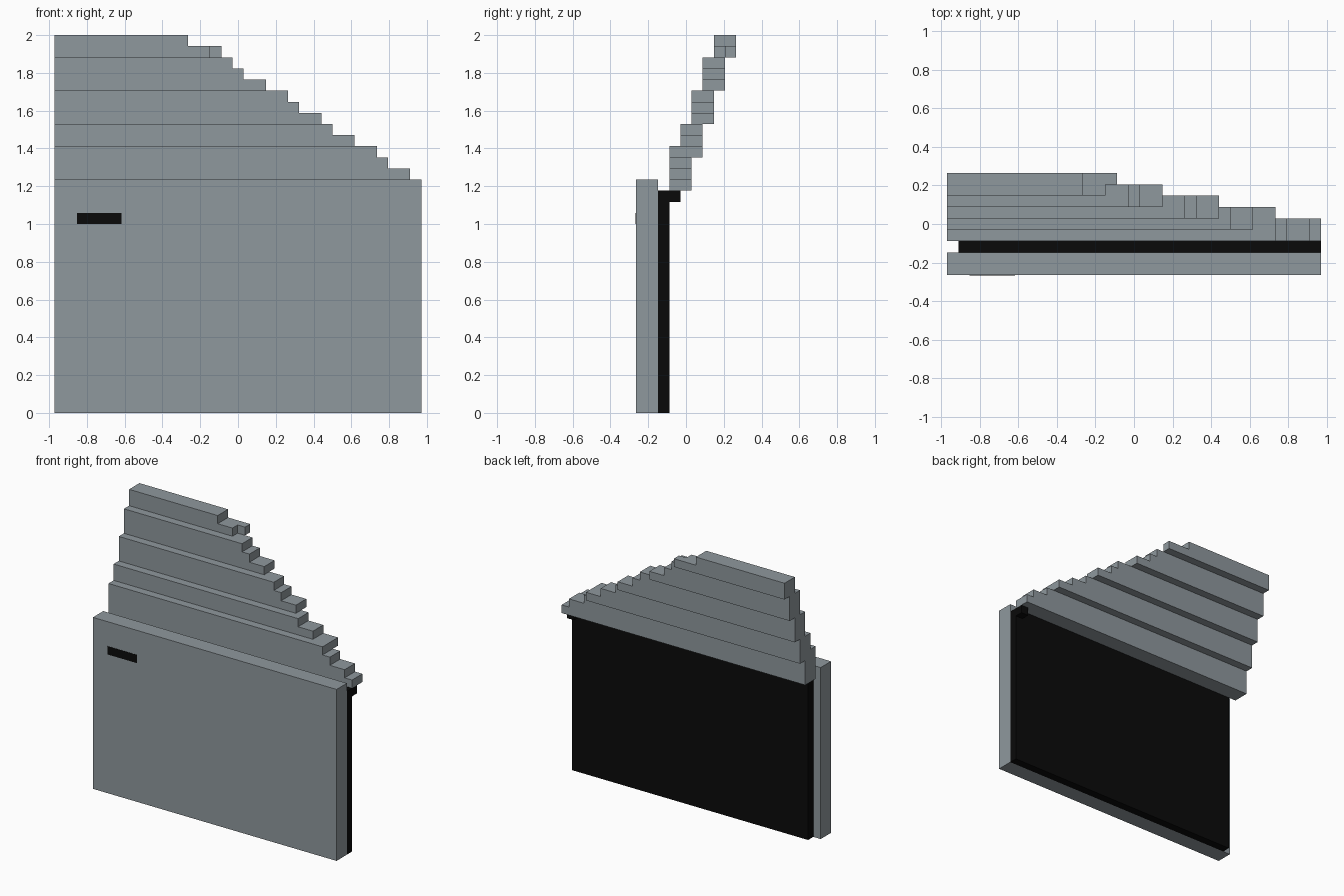
import bpy

if "Cube" in bpy.data.objects:
    bpy.data.objects.remove(bpy.data.objects["Cube"])

U = 2 / 34                      # one block of the stepped grid
OX, OY = -16.5, -4.5            # grid offset that centres the model


def material(name, rgb):
    m = bpy.data.materials.new(name)
    m.diffuse_color = (*rgb, 1)
    m.use_nodes = True
    m.node_tree.nodes["Principled BSDF"].inputs["Base Color"].default_value = m.diffuse_color
    return m


GREY = material("steel grey", (0.275, 0.314, 0.337))
BLACK = material("black", (0.003, 0.003, 0.003))


def extrude(name, profile, y0, y1, mat):
    """Extrude an x-z outline (grid units, counter-clockwise from the front) along y."""
    n = len(profile)
    verts = [((x + OX) * U, (y + OY) * U, z * U) for y in (y0, y1) for x, z in profile]
    faces = [list(range(n)), list(range(2 * n - 1, n - 1, -1))]
    faces += [[(i + 1) % n, i, n + i, n + (i + 1) % n] for i in range(n)]
    me = bpy.data.meshes.new(name)
    me.from_pydata(verts, [], faces)
    me.materials.append(mat)
    ob = bpy.data.objects.new(name, me)
    bpy.context.collection.objects.link(ob)
    return ob


def box(name, x0, x1, y0, y1, z0, z1, mat):
    return extrude(name, [(x0, z0), (x1, z0), (x1, z1), (x0, z1)], y0, y1, mat)


def stepped(name, z0, ends, y0, mat):
    """Slab two blocks thick whose right end steps inward row by row."""
    profile = [(0, z0)]
    for i, x in enumerate(ends):
        profile += [(x, z0 + i), (x, z0 + i + 1)]
    profile.append((0, z0 + len(ends)))
    extrude(name, profile, y0, y0 + 2, mat)


# Lower door: outer skin, inner lining, hinge block and flush handle
box("door_panel", 0, 33, 0, 2, 0, 21, GREY)
box("inner_lining", 1, 33, 2, 3, 0, 20, BLACK)
box("hinge_block", 32, 33, 3, 4, 19, 20, BLACK)
box("door_handle", 2, 6, -0.03, 0.02, 17, 18, BLACK)

# Window: leaning layers, each one block further back
layers = [
    (20, [33, 32, 30, 29]),
    (23, [29, 27, 25]),
    (26, [24, 22, 21]),
    (29, [19, 17, 16]),
    (32, [14, 12]),
]
for i, (z0, ends) in enumerate(layers):
    stepped(f"window_layer_{i + 1}", z0, ends, 3 + i, GREY)
box("window_top_step", 14, 15, 8, 9, 32, 33, GREY)
